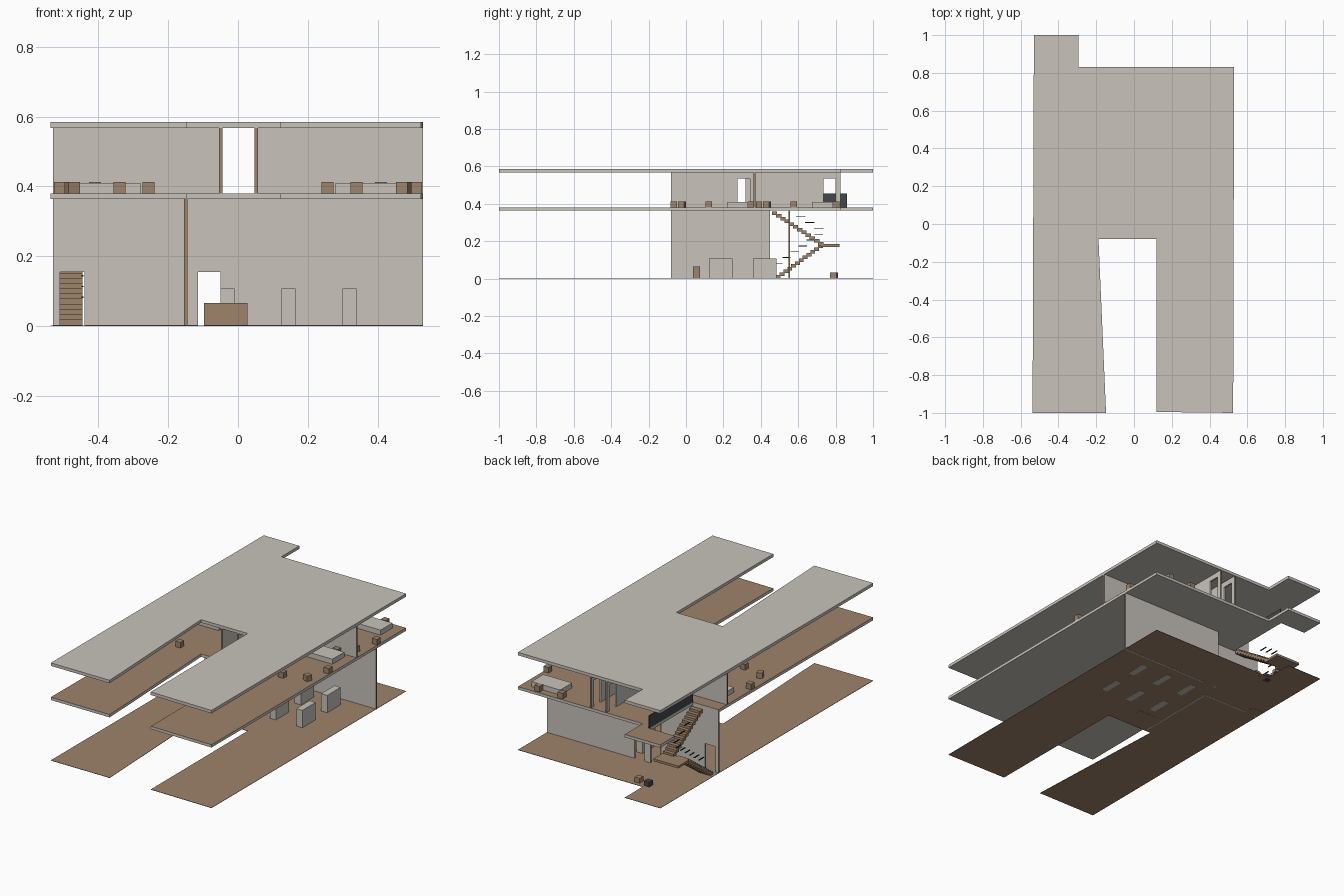
import bpy, bmesh, math
from mathutils import Matrix, Vector

if "Cube" in bpy.data.objects:
    bpy.data.objects.remove(bpy.data.objects["Cube"], do_unlink=True)


def material(name, rgb):
    m = bpy.data.materials.new(name)
    m.use_nodes = True
    m.diffuse_color = (*rgb, 1)
    m.node_tree.nodes["Principled BSDF"].inputs["Base Color"].default_value = (*rgb, 1)
    return m


GREY = material("warm grey plaster", (0.58, 0.55, 0.50))
WOOD = material("wood brown", (0.34, 0.23, 0.145))
DARK = material("charcoal", (0.06, 0.062, 0.07))
BLACK = material("rail black", (0.015, 0.015, 0.017))


def finish(name, bm, *mats):
    bmesh.ops.recalc_face_normals(bm, faces=bm.faces)
    mesh = bpy.data.meshes.new(name)
    bm.to_mesh(mesh)
    bm.free()
    for m in mats:
        mesh.materials.append(m)
    ob = bpy.data.objects.new(name, mesh)
    bpy.context.collection.objects.link(ob)
    return ob


def add_box(bm, x0, x1, y0, y1, z0, z1, turn=0):
    centre = Vector((x0 + x1, y0 + y1, z0 + z1)) / 2
    mat = (Matrix.Translation(centre) @ Matrix.Rotation(turn, 4, 'Z')
           @ Matrix.Diagonal((x1 - x0, y1 - y0, z1 - z0, 1)))
    bmesh.ops.create_cube(bm, size=1, matrix=mat)


def box(name, mat, *dims, turn=0):
    bm = bmesh.new()
    add_box(bm, *dims, turn=turn)
    return finish(name, bm, mat)


def slab(name, outline, z0, z1, side, top):
    """Extruded floor plate; upward faces take the second material."""
    bm = bmesh.new()
    face = bm.faces.new([bm.verts.new((x, y, z0)) for x, y in outline])
    ext = bmesh.ops.extrude_face_region(bm, geom=[face])
    verts = [g for g in ext["geom"] if isinstance(g, bmesh.types.BMVert)]
    bmesh.ops.translate(bm, verts=verts, vec=(0, 0, z1 - z0))
    bmesh.ops.recalc_face_normals(bm, faces=bm.faces)
    for f in bm.faces:
        f.material_index = int(f.normal.z > 0.5)
    finish(name, bm, side, top)


def wall(name, axis, at, start, end, z0, z1, doors=(), head=0.155):
    """Straight wall along x or y with door openings and wooden end caps."""
    bm = bmesh.new()

    def piece(a, b, low):
        across = (at - 0.005, at + 0.005)
        dims = (a, b, *across) if axis == 0 else (*across, a, b)
        add_box(bm, *dims, low, z1)

    cursor = start
    for a, b in doors:
        piece(cursor, a, z0)
        piece(a, b, z0 + head)
        cursor = b
    piece(cursor, end, z0)
    for f in bm.faces:
        c = f.calc_center_median()[axis]
        f.material_index = int(abs(c - start) < 1e-4 or abs(c - end) < 1e-4)
    finish(name, bm, GREY, WOOD)


# Floor plates
right_side = [(-0.53, 1), (-0.295, 1), (-0.295, 0.83), (0.53, 0.83), (0.525, -1),
              (0.12, -0.995), (0.12, -0.08), (-0.188, -0.08), (-0.148, -1), (-0.537, -1)]
stair_opening = [(-0.53, 0.45), (-0.36, 0.45), (-0.36, 0.86), (-0.53, 0.86)]
slab("ground_floor", right_side, 0.001, 0.003, WOOD, WOOD)
slab("upper_floor", right_side + stair_opening, 0.363, 0.38, GREY, WOOD)
slab("roof", right_side, 0.567, 0.585, GREY, GREY)

# Ground floor walls
wall("hall_side_wall", 1, -0.15, -0.08, 0.45, 0, 0.363)
wall("stair_front_wall", 0, 0.445, -0.53, -0.155, 0, 0.363, [(-0.51, -0.44)])
wall("hall_back_wall", 0, 0.552, -0.155, 0.53, 0, 0.363, [(-0.115, -0.05)])

# Upper floor walls
wall("corridor_wall_left", 1, 0.053, -0.08, 0.825, 0.38, 0.567,
     [(0.275, 0.342), (0.735, 0.8)])
wall("corridor_wall_right", 1, -0.05, -0.08, 0.825, 0.38, 0.567,
     [(0.25, 0.318), (0.735, 0.8)])
wall("room_divider_left", 0, 0.367, 0.058, 0.53, 0.38, 0.567)
wall("room_divider_right", 0, 0.367, -0.53, -0.055, 0.38, 0.567)

# Ground floor displays and desk
for i, x in enumerate((-0.03, 0.145, 0.32)):
    for j, y in enumerate((0.185, 0.42)):
        box(f"display_block_{i}_{j}", GREY, x - 0.02, x + 0.02,
            y - 0.063, y + 0.063, 0, 0.107)
box("reception_desk", WOOD, -0.098, 0.027, 0.038, 0.075, 0, 0.066)
box("stool_wood", WOOD, -0.257, -0.223, 0.77, 0.804, 0, 0.032)
box("stool_dark", DARK, -0.327, -0.293, 0.78, 0.814, 0, 0.032)

# Upper rooms: a low table with stools around it
stools = [(0.34, -0.065, 0), (0.475, -0.022, -20), (0.51, 0.122, 0),
          (0.41, 0.348, 0), (0.257, 0.348, 0)]
for room, side, shift in (("left_front", 1, 0), ("right_front", -1, 0),
                          ("left_back", 1, 0.455)):
    cx = 0.375 * side
    box(f"low_table_{room}", GREY, cx - 0.095, cx + 0.095,
        0.22 + shift, 0.332 + shift, 0.38, 0.41)
    for i, (x, y, deg) in enumerate(stools):
        x, y, r = x * side, y + shift, 0.017
        box(f"stool_{room}_{i}", WOOD, x - r, x + r, y - r, y + r,
            0.38, 0.413, turn=math.radians(deg * side))

# Staircase: two flights, a landing and handrail bars
STEPS, RISE, RUN = 12, 0.0148, 0.0205
lower, upper = bmesh.new(), bmesh.new()
for i in range(STEPS):
    y, z = 0.48 + i * RUN, i * RISE
    add_box(lower, -0.515, -0.445, y, y + RUN + 0.006, z, z + RISE + 0.004)
    y, z = 0.735 - i * (RUN + 0.002), 0.178 + i * RISE
    add_box(upper, -0.432, -0.362, y - RUN - 0.008, y, z, z + RISE + 0.004)
finish("lower_flight", lower, WOOD)
finish("upper_flight", upper, WOOD)
box("stair_landing", WOOD, -0.525, -0.36, 0.72, 0.822, 0.17, 0.184)

rails = bmesh.new()
for i in range(6):
    y, z = 0.495 + i * 0.043, 0.08 + i * 0.031
    add_box(rails, -0.449, -0.443, y - 0.022, y + 0.022, z, z + 0.004)
for i in range(3):
    y, z = 0.71 - i * 0.048, 0.265 + i * 0.033
    add_box(rails, -0.439, -0.433, y - 0.025, y + 0.025, z, z + 0.004)
finish("stair_handrails", rails, BLACK)
box("stairwell_guard", DARK, -0.36, -0.354, 0.45, 0.86, 0.38, 0.455)
